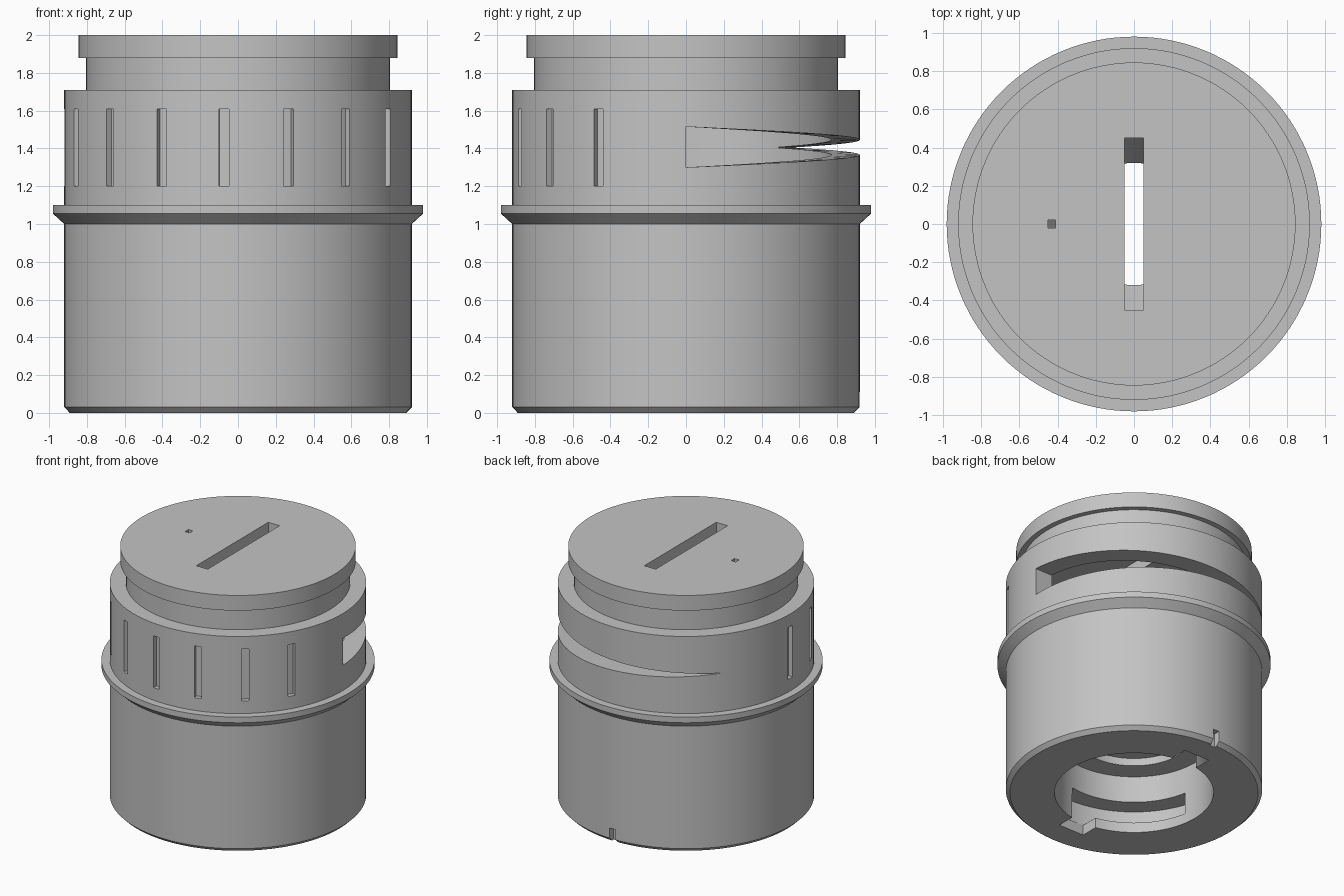
import bpy, bmesh, math
from math import radians, cos, sin

cube = bpy.data.objects.get("Cube")
if cube:
    bpy.data.objects.remove(cube, do_unlink=True)

SEGMENTS = 128

# Single grey plastic
grey = bpy.data.materials.new("plain_grey")
grey.use_nodes = True
COLOUR = (0.55, 0.55, 0.55, 1)
grey.diffuse_color = COLOUR
grey.node_tree.nodes["Principled BSDF"].inputs["Base Color"].default_value = COLOUR


def make_object(name, bm):
    bmesh.ops.recalc_face_normals(bm, faces=bm.faces)
    mesh = bpy.data.meshes.new(name)
    bm.to_mesh(mesh)
    bm.free()
    mesh.materials.append(grey)
    obj = bpy.data.objects.new(name, mesh)
    bpy.context.scene.collection.objects.link(obj)
    return obj


def lathe(name, profile):
    """Spin a closed (radius, z) profile whose first and last points lie on the axis."""
    bm = bmesh.new()
    verts = [bm.verts.new((r, 0, z)) for r, z in profile]
    edges = [bm.edges.new(pair) for pair in zip(verts, verts[1:])]
    bmesh.ops.spin(bm, geom=verts + edges, cent=(0, 0, 0), axis=(0, 0, 1),
                   angle=2 * math.pi, steps=SEGMENTS, use_merge=True)
    bmesh.ops.remove_doubles(bm, verts=bm.verts, dist=1e-5)
    return make_object(name, bm)


def sector(name, r0, r1, start, end, low, high, steps):
    """Curved block between two radii; low and high are (start, end) heights."""
    bm = bmesh.new()
    rings = []
    for i in range(steps + 1):
        t = i / steps
        a = radians(start + (end - start) * t)
        z0 = low[0] + (low[1] - low[0]) * t
        z1 = high[0] + (high[1] - high[0]) * t
        rings.append([bm.verts.new((r * cos(a), r * sin(a), z))
                      for r, z in ((r0, z0), (r1, z0), (r1, z1), (r0, z1))])
    for a, b in zip(rings, rings[1:]):
        for k in range(4):
            n = (k + 1) % 4
            bm.faces.new((a[k], a[n], b[n], b[k]))
    bm.faces.new(rings[0])
    bm.faces.new(rings[-1])
    return make_object(name, bm)


def box(name, low, high):
    bm = bmesh.new()
    bmesh.ops.create_cube(bm, size=1)
    for v in bm.verts:
        v.co = [(a + b) / 2 + c * (b - a) for a, b, c in zip(low, high, v.co)]
    return make_object(name, bm)


def cut(target, cutter):
    mod = target.modifiers.new("cut", 'BOOLEAN')
    mod.operation = 'DIFFERENCE'
    mod.solver = 'EXACT'
    mod.object = cutter
    bpy.context.view_layer.objects.active = target
    bpy.ops.object.modifier_apply(modifier=mod.name)
    bpy.data.objects.remove(cutter, do_unlink=True)


# Body: chamfered base, flared collar, upper band, neck and cap
body = lathe("container_body", [
    (0, 0), (0.89, 0), (0.92, 0.03), (0.92, 1.0), (0.98, 1.055), (0.98, 1.1),
    (0.92, 1.1), (0.92, 1.71), (0.805, 1.71), (0.805, 1.88), (0.845, 1.88),
    (0.845, 2), (0, 2)])

# Hollow interior: stepped socket, throat, funnel and chamber
cut(body, lathe("cavity", [
    (0, -0.1), (0.57, -0.1), (0.57, 0.46), (0.41, 0.46), (0.41, 0.52),
    (0.32, 0.52), (0.32, 0.56), (0.77, 1.2), (0.77, 1.86), (0, 1.86)]))

# Tapering window wrapped round the back
cut(body, sector("window", 0.7, 1.1, 0, 141, (1.3, 1.404), (1.515, 1.406), 60))

# Vertical grip grooves round the front
for i in range(8):
    mid = 179.6 + 21.45 * i
    cut(body, sector("grip", 0.885, 1.05, mid - 1.7, mid + 1.7, (1.2, 1.2), (1.61, 1.61), 2))

# Bayonet entries and locking channels in the socket
for side, start in ((1, 10), (-1, 190)):
    y0, y1 = sorted((side * 0.45, side * 0.7))
    cut(body, box("entry", (-0.11, y0, -0.1), (0.11, y1, 0.2)))
    cut(body, sector("channel", 0.45, 0.71, start, start + 91, (0.08, 0.08), (0.25, 0.25), 30))

# Alignment notch at the base, coin slot and pin hole in the cap
cut(body, box("notch", (-0.025, 0.87, -0.1), (0.025, 1.1, 0.11)))
cut(body, box("slot", (-0.05, -0.45, 1.8), (0.05, 0.45, 2.1)))
cut(body, sector("pin_hole", 0.41, 0.45, 177.2, 182.8, (1.8, 1.8), (2.1, 2.1), 1))

# Smooth the round walls, keep the edges crisp
bpy.ops.object.select_all(action='DESELECT')
body.select_set(True)
bpy.context.view_layer.objects.active = body
bpy.ops.object.shade_smooth_by_angle(angle=radians(25))
